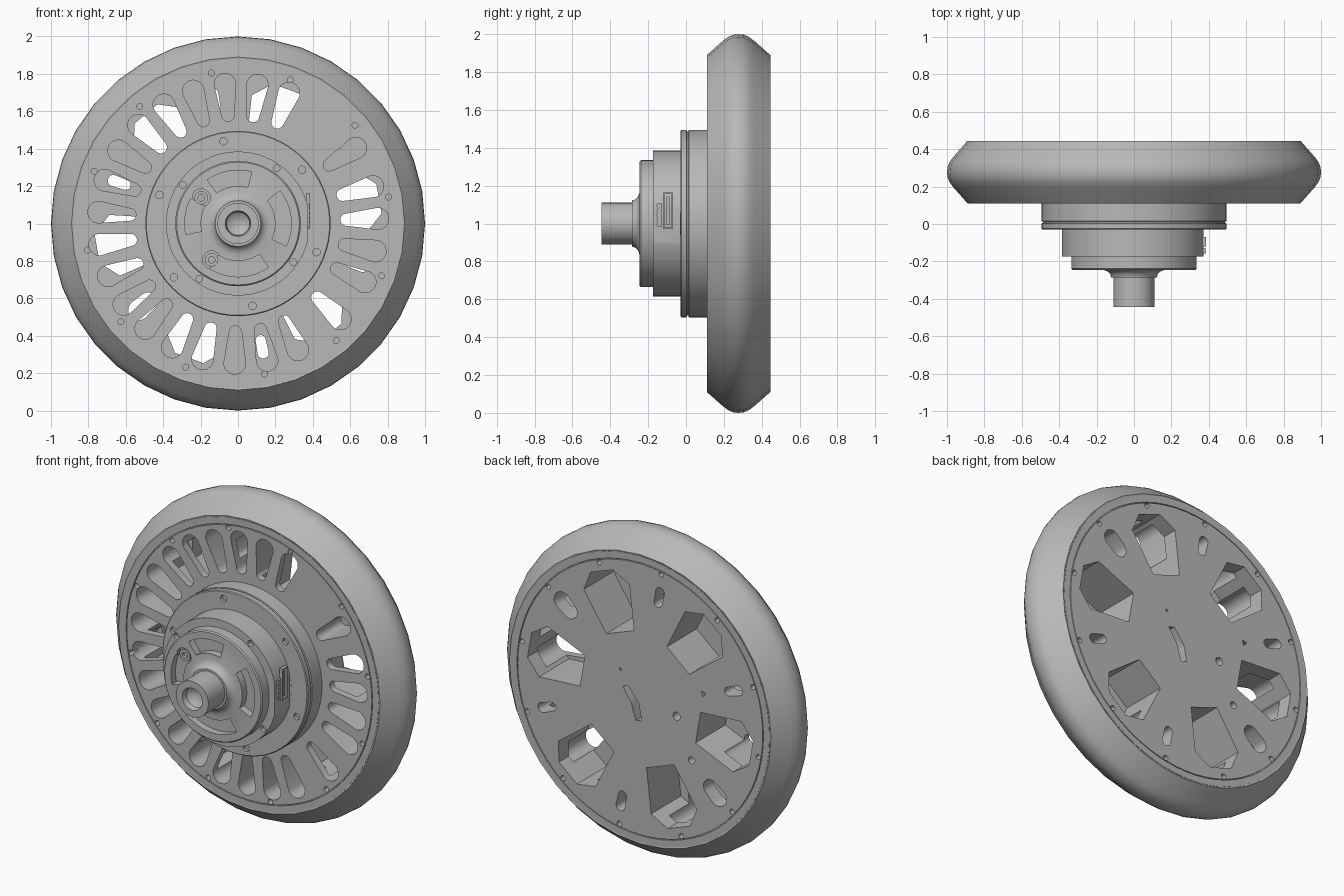
import bpy, bmesh
from math import cos, sin, pi, radians
from mathutils import Matrix, Vector

old = bpy.data.objects.get("Cube")
if old:
    bpy.data.objects.remove(old)

grey = bpy.data.materials.new("plain_grey")
grey.use_nodes = True
grey.diffuse_color = (0.48, 0.48, 0.48, 1)
grey.node_tree.nodes["Principled BSDF"].inputs["Base Color"].default_value = (0.48, 0.48, 0.48, 1)

AXLE = Vector((0, 0, 1))


def finish(bm, name):
    """Turn a bmesh into a linked object."""
    bmesh.ops.recalc_face_normals(bm, faces=bm.faces)
    mesh = bpy.data.meshes.new(name)
    bm.to_mesh(mesh)
    bm.free()
    mesh.materials.append(grey)
    obj = bpy.data.objects.new(name, mesh)
    bpy.context.collection.objects.link(obj)
    return obj


def lathe(name, profile, steps, closed=False):
    """Spin (radius, y) points about the axle."""
    bm = bmesh.new()
    vs = [bm.verts.new((r, y, 1)) for r, y in profile]
    es = [bm.edges.new(p) for p in zip(vs, vs[1:])]
    if closed:
        es.append(bm.edges.new((vs[-1], vs[0])))
    bmesh.ops.spin(bm, geom=vs + es, cent=AXLE, axis=(0, 1, 0),
                   angle=2 * pi, steps=steps, use_duplicate=False)
    bmesh.ops.remove_doubles(bm, verts=bm.verts, dist=0.0002)
    return finish(bm, name)


def prism(bm, pts, y0, y1, angle=0):
    """Extrude a (radial, tangential) outline along y, turned about the axle."""
    c, s = cos(radians(angle)), sin(radians(angle))
    rings = [[bm.verts.new((u * c - v * s, y, 1 + u * s + v * c)) for u, v in pts] for y in (y0, y1)]
    n = len(pts)
    bm.faces.new(rings[0])
    bm.faces.new(rings[1][::-1])
    for i in range(n):
        j = (i + 1) % n
        bm.faces.new((rings[0][i], rings[1][i], rings[1][j], rings[0][j]))


def arc(u, v, r, a0, a1, n):
    return [(u + r * cos(radians(a0 + (a1 - a0) * i / n)),
             v + r * sin(radians(a0 + (a1 - a0) * i / n))) for i in range(n + 1)]


def circle(u, r, n=14):
    return arc(u, 0, r, 0, 360, n)[:-1]


def teardrop(u0, r0, u1, r1):
    return arc(u1, 0, r1, -90, 90, 10) + arc(u0, 0, r0, 90, 270, 8)


def carve(obj, bm, name):
    """Subtract the shapes in bm from obj."""
    cutter = finish(bm, name)
    cutter.hide_render = True
    mod = obj.modifiers.new(name, 'BOOLEAN')
    mod.operation = 'DIFFERENCE'
    mod.solver = 'EXACT'
    mod.use_self = True
    mod.object = cutter
    bpy.context.view_layer.objects.active = obj
    bpy.ops.object.modifier_apply(modifier=mod.name)
    bpy.data.objects.remove(cutter)


def smooth(obj, angle=30):
    bpy.ops.object.select_all(action='DESELECT')
    obj.select_set(True)
    bpy.context.view_layer.objects.active = obj
    bpy.ops.object.shade_smooth_by_angle(angle=radians(angle))


def box(name, size, centre):
    bm = bmesh.new()
    bmesh.ops.create_cube(bm, size=1, matrix=Matrix.Translation(centre) @ Matrix.Diagonal((*size, 1)))
    return finish(bm, name)


# Tyre with sloped flanks and rounded crown
flank = [(0.86, 0.14), (0.875, 0.113), (0.89, 0.11), (0.965, 0.195), (0.987, 0.225), (0.997, 0.25)]
tyre = lathe("tyre", flank + [(1.0, 0.277)] + [(r, 0.555 - y) for r, y in reversed(flank)], 36, True)
smooth(tyre, 28)

# Wheel disc with a fine seam groove on both faces
face = [(0, 0.11), (0.834, 0.11), (0.834, 0.118), (0.839, 0.118), (0.839, 0.11), (0.88, 0.11)]
disc = lathe("wheel_disc", face + [(r, 0.555 - y) for r, y in reversed(face)], 72)

# Radial ventilation slots in the front
bm = bmesh.new()
for k in range(27):
    if k in (3, 4, 23):
        continue
    angle = 2 + k * 360 / 27 + {2: 4, 24: -5}.get(k, 0)
    prism(bm, teardrop(0.58, 0.033, 0.748, 0.058), 0.05, 0.35, angle)
for k in range(12):
    prism(bm, circle(0.817, 0.016), 0.05, 0.16, 10 + 30 * k)
carve(disc, bm, "slot_cutter")

# Six large pockets with smaller openings between them at the back
bm = bmesh.new()
pocket = [(0.40, -0.1), (0.67, -0.165), (0.765, -0.08), (0.765, 0.08), (0.67, 0.165), (0.40, 0.1)]
for k in range(6):
    prism(bm, pocket, 0.155, 0.5, 10 + 60 * k)
    width = 0.055 if k in (0, 3) else 0.03
    prism(bm, teardrop(0.635, width * 0.9, 0.705, width), 0.155, 0.5, 41 + 60 * k)
for k in range(12):
    prism(bm, circle(0.817, 0.016), 0.40, 0.5, 10 + 30 * k)
# Small openings around the back centre
prism(bm, [(-0.14, -0.03), (-0.04, -0.06), (0.05, -0.12), (0.06, -0.08), (-0.03, -0.01), (-0.13, 0.01)],
      0.36, 0.5, 90)
for radius, size, angle, sides in ((0.25, 0.025, 189, 14), (0.45, 0.022, 219, 14),
                                   (0.455, 0.02, 161, 3), (0.2, 0.008, 48, 8)):
    prism(bm, circle(radius, size, sides), 0.36, 0.5, angle)
carve(disc, bm, "pocket_cutter")
smooth(disc)

# Stepped motor hub with shaft and bore
hub = lathe("motor_hub", [
    (0, 0.14), (0.495, 0.14), (0.495, 0.015), (0.487, 0.013), (0.487, 0.005), (0.495, 0.003),
    (0.495, -0.025), (0.49, -0.03), (0.385, -0.03), (0.385, -0.175), (0.335, -0.175),
    (0.335, -0.238), (0.328, -0.245), (0.165, -0.245), (0.14, -0.254), (0.127, -0.268),
    (0.122, -0.285), (0.11, -0.285), (0.11, -0.445), (0.068, -0.445), (0.062, -0.41), (0, -0.36)], 64)

bm = bmesh.new()
# Curved windows in the cap
for a0, a1 in ((75, 125), (152, 192), (238, 305), (-25, 38)):
    prism(bm, arc(0, 0, 0.285, a0, a1, 12) + arc(0, 0, 0.2, a1, a0, 12), -0.3, -0.2)
# Screw holes on the flange, the body rim and the cap
for k in range(6):
    prism(bm, circle(0.447, 0.02), -0.06, -0.01, 40 + 60 * k)
for k in range(4):
    prism(bm, circle(0.36, 0.018), -0.2, -0.15, 55 + 90 * k)
for angle in (145, 234):
    prism(bm, circle(0.24, 0.048, 20), -0.3, -0.215, angle)
# Flat on the side of the body
prism(bm, [(0.372, -0.3), (0.5, -0.3), (0.5, 0.3), (0.372, 0.3)], -0.1755, -0.0305)
carve(hub, bm, "hub_cutter")
smooth(hub)

# Socket bolts sunk in the cap
for label, angle in (("upper", 145), ("lower", 234)):
    bolt = lathe(label + "_socket_bolt", [(0, -0.21), (0.036, -0.21), (0.036, -0.236),
                                          (0.018, -0.236), (0.018, -0.218), (0, -0.218)], 20)
    a = radians(angle)
    bolt.location = (0.24 * cos(a), 0, 0.24 * sin(a))
    smooth(bolt)

# Cable socket on the flat: a frame, inner bar, side plug and pins
for y in (-0.117, -0.073):
    box("socket_frame_side", (0.02, 0.007, 0.19), (0.376, y, 1.067))
for z in (0.975, 1.159):
    box("socket_frame_end", (0.02, 0.05, 0.008), (0.376, -0.095, z))
box("socket_core", (0.012, 0.014, 0.15), (0.376, -0.095, 1.067))
box("side_plug", (0.012, 0.024, 0.12), (0.376, -0.14, 1.045))
for k in range(5):
    box("socket_pin", (0.016, 0.014, 0.01), (0.378, -0.15, 0.995 + 0.025 * k))
